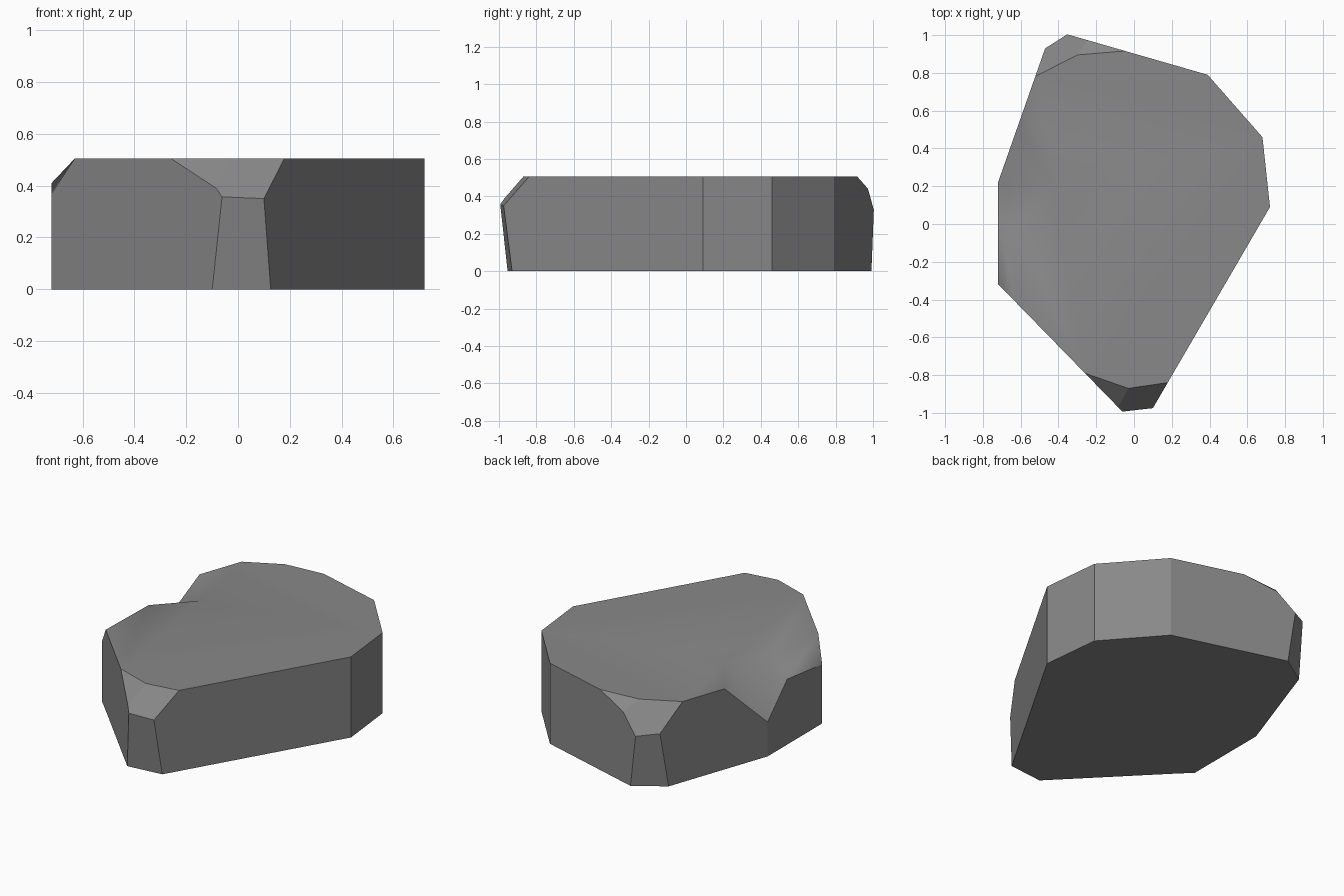
import bpy, bmesh
from mathutils import Vector

if "Cube" in bpy.data.objects:
    bpy.data.objects.remove(bpy.data.objects["Cube"])

HEIGHT = 0.505

# Stone colour
stone = bpy.data.materials.new("stone grey")
stone.use_nodes = True
grey = (0.25, 0.25, 0.25, 1)
stone.diffuse_color = grey
stone.node_tree.nodes["Principled BSDF"].inputs["Base Color"].default_value = grey

bm = bmesh.new()

# Rim of the slab, counter-clockwise, dipping at the worn left side
plateau_rim = [(-.63, -.41), (.033, -1.09), (.72, .09), (.68, .46),
               (.39, .79), (-.436, 1.028), (-.62, .504)]
worn_rim = [(-.72, .22, .215), (-.72, .026, .41), (-.72, -.32, .37)]
rim = [bm.verts.new((x, y, HEIGHT)) for x, y in plateau_rim]
rim += [bm.verts.new(p) for p in worn_rim]
base = [bm.verts.new((v.co.x, v.co.y, 0)) for v in rim]

# Upright walls and underside
for i in range(len(rim)):
    j = (i + 1) % len(rim)
    bm.faces.new((base[i], base[j], rim[j], rim[i]))
bm.faces.new(base[::-1])

# Flat top, with a gully falling to the worn corner
start, end = rim[0], rim[6]
low, mid, front = rim[7:]
gully_head = bm.verts.new((-.42, .21, HEIGHT))
shoulder = bm.verts.new((-.62, 0, HEIGHT))
surface = [bm.faces.new(rim[:7] + [gully_head, shoulder])]
for tri in ((end, low, gully_head), (gully_head, low, shoulder),
            (low, mid, shoulder), (shoulder, mid, start), (mid, front, start)):
    surface.append(bm.faces.new(tri))
for face in surface:
    face.smooth = True


def chip(a, b, c):
    """Slice off the outside of the plane through three points and cap it."""
    a, b, c = Vector(a), Vector(b), Vector(c)
    normal = (b - a).cross(c - a).normalized()
    if normal.dot(a - Vector((0, 0, HEIGHT / 2))) < 0:
        normal.negate()
    cut = bmesh.ops.bisect_plane(
        bm, geom=bm.verts[:] + bm.edges[:] + bm.faces[:], dist=0.0001,
        plane_co=a, plane_no=normal, clear_outer=True)["geom_cut"]
    edges = [e for e in cut if isinstance(e, bmesh.types.BMEdge) and e.is_boundary]
    for face in bmesh.ops.edgeloop_fill(bm, edges=edges)["faces"]:
        face.smooth = False


# Front end: blunt nose, then two chips on its upper edge
chip((-.10, -.954, 0), (.125, -.93, 0), (.10, -.975, .35))
chip((-.03, -.87, HEIGHT), (.175, -.84, HEIGHT), (.10, -.975, .35))
chip((-.26, -.79, HEIGHT), (-.03, -.87, HEIGHT), (-.10, -.954, .40))

# Back end: the same treatment
chip((-.31, .991, 0), (-.49, .873, 0), (-.47, .93, .346))
chip((-.30, .895, HEIGHT), (-.525, .78, HEIGHT), (-.47, .93, .346))
chip((-.30, .895, HEIGHT), (-.06, .915, HEIGHT), (-.284, .984, .428))

bmesh.ops.recalc_face_normals(bm, faces=bm.faces[:])
mesh = bpy.data.meshes.new("stone_slab")
bm.to_mesh(mesh)
bm.free()
mesh.materials.append(stone)
slab = bpy.data.objects.new("stone_slab", mesh)
bpy.context.collection.objects.link(slab)
